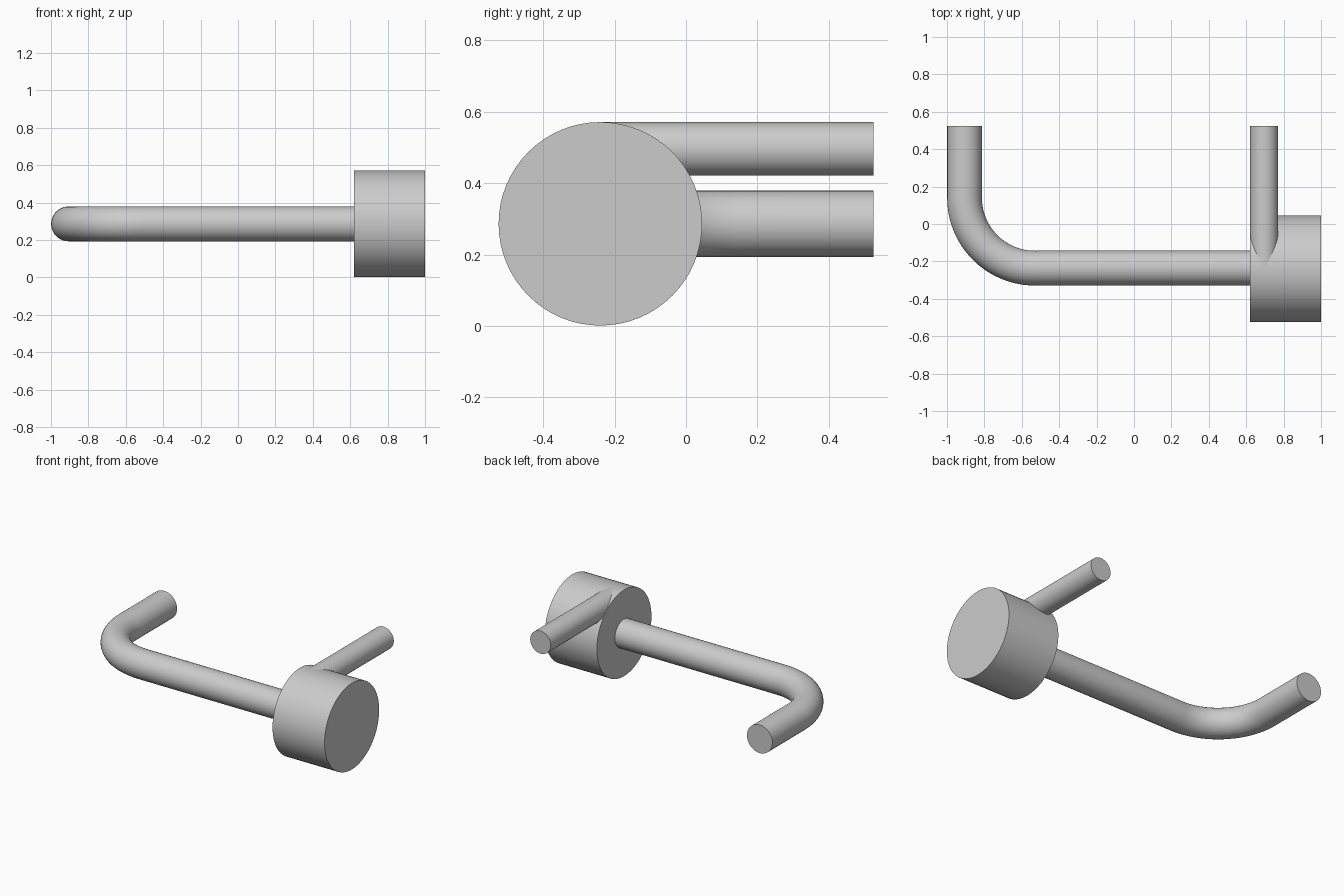
import bpy, bmesh
from math import sin, cos, pi, radians
from mathutils import Vector

if "Cube" in bpy.data.objects:
    bpy.data.objects.remove(bpy.data.objects["Cube"])

Z = 0.286          # height of the drum and main pipe axis
AXIS_Y = -0.236    # depth of the straight run


def sweep(name, path, radius, sides):
    """Capped round tube along a path lying in a horizontal plane."""
    bm = bmesh.new()
    pts = [Vector(p) for p in path]
    rings = []
    for i, p in enumerate(pts):
        t = (pts[min(i + 1, len(pts) - 1)] - pts[max(i - 1, 0)]).normalized()
        side = t.cross(Vector((0, 0, 1)))
        rings.append([bm.verts.new(p + radius * (side * cos(a) + Vector((0, 0, sin(a)))))
                      for a in (2 * pi * k / sides for k in range(sides))])
    for a, b in zip(rings, rings[1:]):
        for k in range(sides):
            n = (k + 1) % sides
            bm.faces.new((a[k], a[n], b[n], b[k]))
    bm.faces.new(rings[0])
    bm.faces.new(rings[-1])
    bmesh.ops.recalc_face_normals(bm, faces=bm.faces)
    mesh = bpy.data.meshes.new(name)
    bm.to_mesh(mesh)
    bm.free()
    obj = bpy.data.objects.new(name, mesh)
    bpy.context.collection.objects.link(obj)
    bpy.ops.object.select_all(action='DESELECT')
    obj.select_set(True)
    bpy.context.view_layer.objects.active = obj
    bpy.ops.object.shade_smooth_by_angle(angle=radians(30))
    return obj


# Drum lying along x
sweep("drum", [(0.62, -0.24, Z), (1.0, -0.24, Z)], 0.285, 64)

# Main pipe: straight run, quarter bend, then back towards +y
R = 0.376
cx, cy = -0.53, AXIS_Y + R
bend = [(cx - R * sin(a), cy - R * cos(a), Z)
        for a in (pi / 2 * i / 24 for i in range(25))]
sweep("bent_pipe", [(0.625, AXIS_Y, Z), (cx + 0.01, AXIS_Y, Z)] + bend
      + [(cx - R, cy + 0.01, Z), (cx - R, 0.525, Z)], 0.093, 48)

# Thin pipe leaving the drum tangent to its top and inner face
sweep("side_pipe", [(0.696, -0.24, 0.496), (0.696, 0.525, 0.496)], 0.075, 48)
